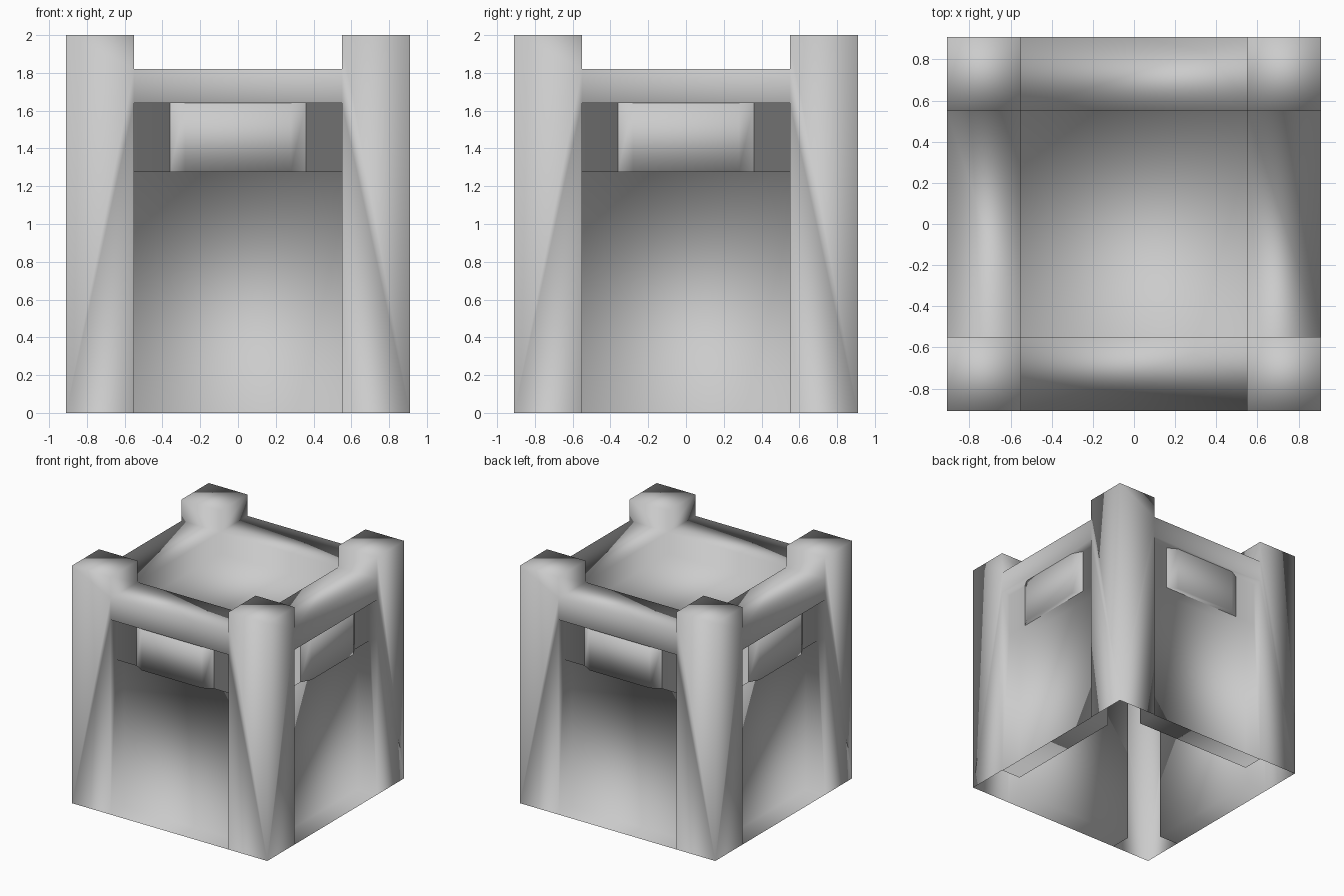
import bpy, bmesh
from math import pi
from mathutils import Matrix, Vector

if "Cube" in bpy.data.objects:
    bpy.data.objects.remove(bpy.data.objects["Cube"])

# Key plan distances from the centre, and heights
IN, OUT = 0.55, 0.91            # pillar inner / outer faces
PANEL, WALL = 0.73, 0.835       # recessed panel, upper wall
SILL, BEAM, RAIL, TOP = 1.275, 1.64, 1.82, 2.0
FLOOR = 1.64                    # sunken roof floor


def finish(bm, name):
    bmesh.ops.remove_doubles(bm, verts=bm.verts, dist=0.0005)
    bmesh.ops.recalc_face_normals(bm, faces=bm.faces)
    mesh = bpy.data.meshes.new(name)
    bm.to_mesh(mesh)
    bm.free()
    mesh.shade_smooth()
    obj = bpy.data.objects.new(name, mesh)
    bpy.context.collection.objects.link(obj)
    return obj


def face(bm, turn, points):
    """Polygon from (x, depth, z) points, turned to one of the four sides."""
    bm.faces.new([bm.verts.new(turn @ Vector((x, -d, z))) for x, d, z in points])


TURNS = [Matrix.Rotation(i * pi / 2, 4, 'Z') for i in range(4)]

# Tower shell: the same side repeated four times and welded
bm = bmesh.new()
section = [(PANEL, 0), (OUT, 0)]
upper = [(PANEL, 0), (PANEL, SILL), (WALL, SILL), (WALL, BEAM),
         (OUT, BEAM), (OUT, RAIL), (IN, RAIL), (IN, FLOOR)]
for turn in TURNS:
    # ledge, panel, wall, beam and inner roof wall between the pillars
    for strip in (section, upper):
        for (d0, z0), (d1, z1) in zip(strip, strip[1:]):
            face(bm, turn, [(-IN, d0, z0), (IN, d0, z0), (IN, d1, z1), (-IN, d1, z1)])
    for s in (-1, 1):
        # pillar front
        face(bm, turn, [(s * IN, OUT, 0), (s * OUT, OUT, 0), (s * OUT, OUT, TOP),
                        (s * IN, OUT, TOP), (s * IN, OUT, RAIL), (s * IN, OUT, BEAM)])
        # pillar side inside the recess
        face(bm, turn, [(s * IN, d, z) for d, z in
                        ((PANEL, 0), (OUT, 0), (OUT, BEAM), (WALL, BEAM),
                         (WALL, SILL), (PANEL, SILL))])
        # pillar side above the beam
        face(bm, turn, [(s * IN, d, z) for d, z in
                        ((IN, RAIL), (OUT, RAIL), (OUT, TOP), (IN, TOP))])
    # pillar cap
    face(bm, turn, [(IN, IN, TOP), (OUT, IN, TOP), (OUT, OUT, TOP), (IN, OUT, TOP)])
# roof floor
face(bm, TURNS[0], [(-IN, -IN, FLOOR), (IN, -IN, FLOOR), (IN, IN, FLOOR), (-IN, IN, FLOOR)])
finish(bm, "tower_shell")

# Tapered window blocks under each beam
plan = [(-0.36, WALL), (-0.28, 0.88), (0.28, 0.88), (0.36, WALL)]
for i, turn in enumerate(TURNS):
    bm = bmesh.new()
    for (x0, d0), (x1, d1) in zip(plan, plan[1:]):
        face(bm, turn, [(x0, d0, SILL), (x1, d1, SILL), (x1, d1, BEAM), (x0, d0, BEAM)])
    for z in (SILL, BEAM):
        face(bm, turn, [(x, d, z) for x, d in plan])
    finish(bm, f"window_block_{i + 1}")
